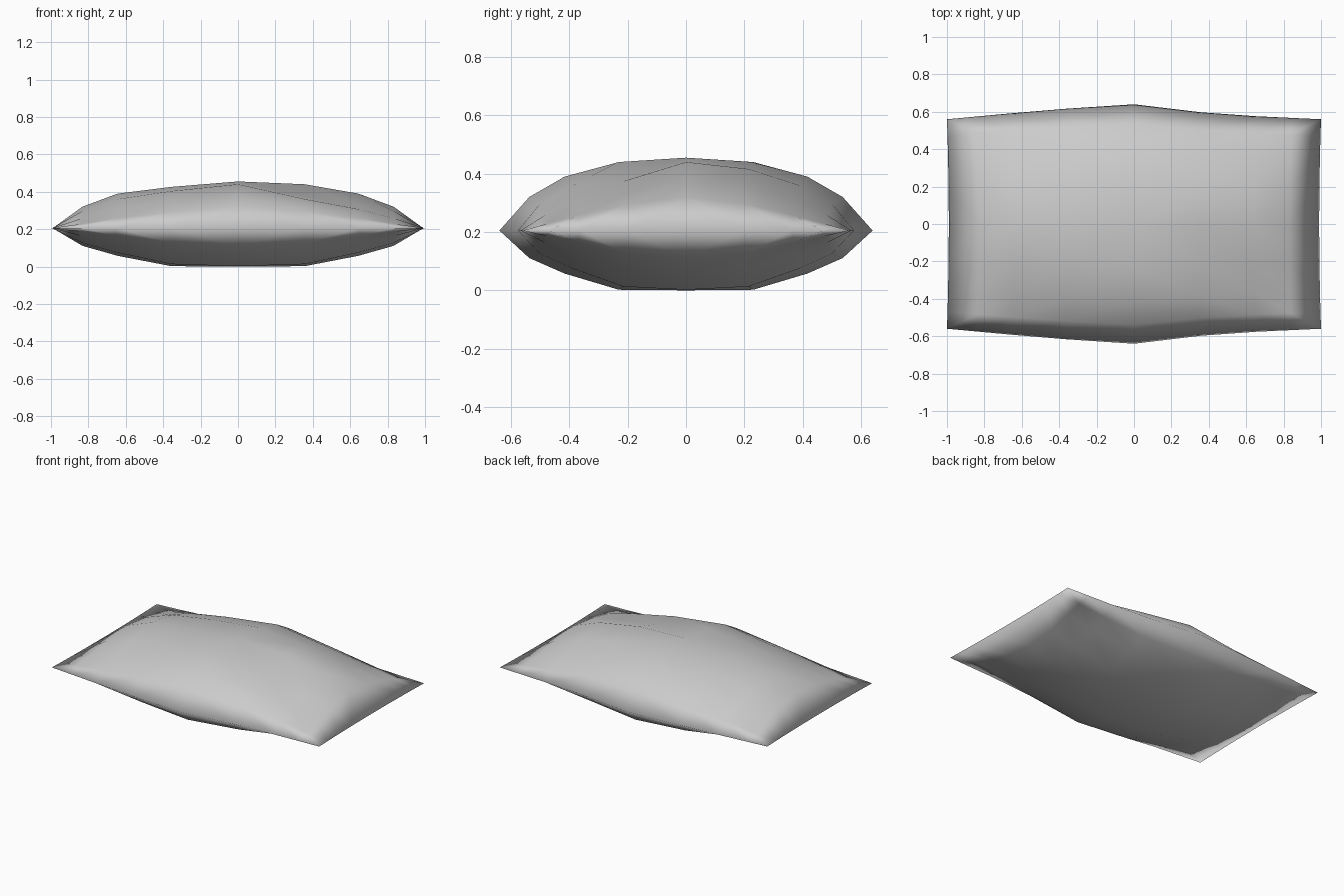
import bpy
import bmesh

if "Cube" in bpy.data.objects:
    bpy.data.objects.remove(bpy.data.objects["Cube"])

fabric = bpy.data.materials.new("grey_fabric")
fabric.use_nodes = True
grey = (0.6, 0.6, 0.6, 1)
fabric.diffuse_color = grey
fabric.node_tree.nodes["Principled BSDF"].inputs["Base Color"].default_value = grey

# Half profile: distance from the middle, plumpness above and below the seam
STEPS = [0, 0.36, 0.65, 0.84, 1]
TOP = [1, 0.94, 0.74, 0.46, 0]
BOTTOM = [1, 0.99, 0.72, 0.46, 0]
SEAM = 0.205
N = len(STEPS) - 1


def half_depth(u):
    """Half depth of the seam outline, widest in the middle."""
    a = abs(u)
    bulge = 0.61 if u < 0 else 0.585
    if a < 0.46:
        return 0.64 + (bulge - 0.64) * a / 0.46
    return bulge + (0.56 - bulge) * (a - 0.46) / 0.54


def point(i, j, side):
    a, b = STEPS[abs(i)], STEPS[abs(j)]
    u = a if i > 0 else -a
    v = b if j > 0 else -b
    profile = TOP if side > 0 else BOTTOM
    puff = profile[abs(i)] * profile[abs(j)]
    puff *= 1 - 0.95 * (a * b) ** 1.5        # pinched corners
    if side > 0 and i == -1:                 # slightly flattened right half
        puff *= 0.94
    if side > 0 and i in (1, 2) and j == -1:  # soft dent in the front left
        puff *= 0.8
    height = 0.25 if side > 0 else -SEAM
    x = u * (1 - 0.01 * (1 - v * v))
    return x, v * half_depth(u), SEAM + height * puff


# Cushion: two puffed sheets joined along the seam, creased towards the corners
bm = bmesh.new()
for side in (1, -1):
    grid = {(i, j): bm.verts.new(point(i, j, side))
            for i in range(-N, N + 1) for j in range(-N, N + 1)}
    for i in range(-N, N):
        for j in range(-N, N):
            a, b = grid[i, j], grid[i + 1, j]
            c, d = grid[i + 1, j + 1], grid[i, j + 1]
            if (i >= 0) == (j >= 0):
                triangles = (a, b, c), (a, c, d)
            else:
                triangles = (a, b, d), (b, c, d)
            for triangle in triangles:
                bm.faces.new(triangle)
bmesh.ops.remove_doubles(bm, verts=bm.verts, dist=0.0005)
bmesh.ops.recalc_face_normals(bm, faces=bm.faces)
for face in bm.faces:
    face.smooth = True

mesh = bpy.data.meshes.new("cushion")
bm.to_mesh(mesh)
bm.free()
mesh.materials.append(fabric)
cushion = bpy.data.objects.new("cushion", mesh)
bpy.context.collection.objects.link(cushion)
